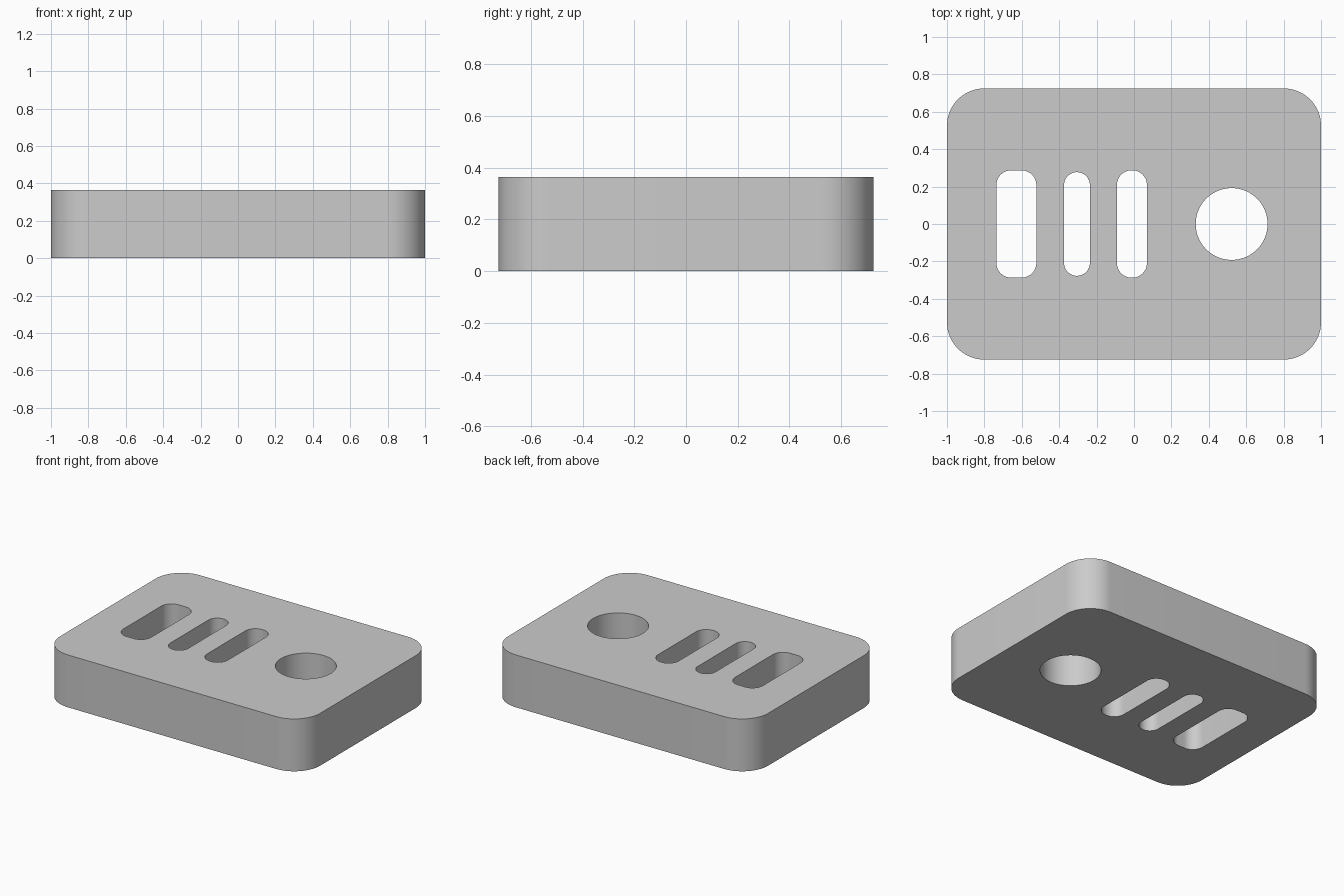
import bpy, bmesh
from math import cos, sin, pi

if "Cube" in bpy.data.objects:
    bpy.data.objects.remove(bpy.data.objects["Cube"])

HEIGHT = 0.364


def rounded_rect(cx, cy, hx, hy, r, seg=16):
    """Outline of a rounded rectangle; a circle when hx == hy == r."""
    pts = []
    corners = [(1, 1), (-1, 1), (-1, -1), (1, -1)]
    for i, (sx, sy) in enumerate(corners):
        for k in range(seg + 1):
            a = (i + k / seg) * pi / 2
            p = (cx + sx * (hx - r) + r * cos(a), cy + sy * (hy - r) + r * sin(a))
            if not pts or abs(p[0] - pts[-1][0]) + abs(p[1] - pts[-1][1]) > 1e-5:
                pts.append(p)
    if abs(pts[0][0] - pts[-1][0]) + abs(pts[0][1] - pts[-1][1]) < 1e-5:
        pts.pop()
    return pts


# Plate outline, three slots and a round hole
outlines = [
    rounded_rect(0, 0, 1.0, 0.725, 0.2),
    rounded_rect(-0.629, 0, 0.107, 0.287, 0.08),
    rounded_rect(-0.305, 0, 0.069, 0.277, 0.069),
    rounded_rect(-0.011, 0, 0.080, 0.287, 0.078),
    rounded_rect(0.522, 0, 0.192, 0.192, 0.192),
]

# Filled 2D curve extruded to full thickness, with holes cut through
curve = bpy.data.curves.new("slotted_plate", 'CURVE')
curve.dimensions = '2D'
curve.fill_mode = 'BOTH'
curve.extrude = HEIGHT / 2
for pts in outlines:
    spline = curve.splines.new('POLY')
    spline.points.add(len(pts) - 1)
    for point, (x, y) in zip(spline.points, pts):
        point.co = (x, y, 0, 1)
    spline.use_cyclic_u = True

plate = bpy.data.objects.new("slotted_plate", curve)
plate.location.z = HEIGHT / 2
bpy.context.collection.objects.link(plate)
bpy.context.view_layer.objects.active = plate
plate.select_set(True)
bpy.ops.object.convert(target='MESH')

# Join caps and walls into one closed body
plate = bpy.context.object
bm = bmesh.new()
bm.from_mesh(plate.data)
bmesh.ops.remove_doubles(bm, verts=bm.verts, dist=1e-5)
bmesh.ops.recalc_face_normals(bm, faces=bm.faces)
bm.to_mesh(plate.data)
bm.free()
bpy.ops.object.shade_smooth_by_angle()
